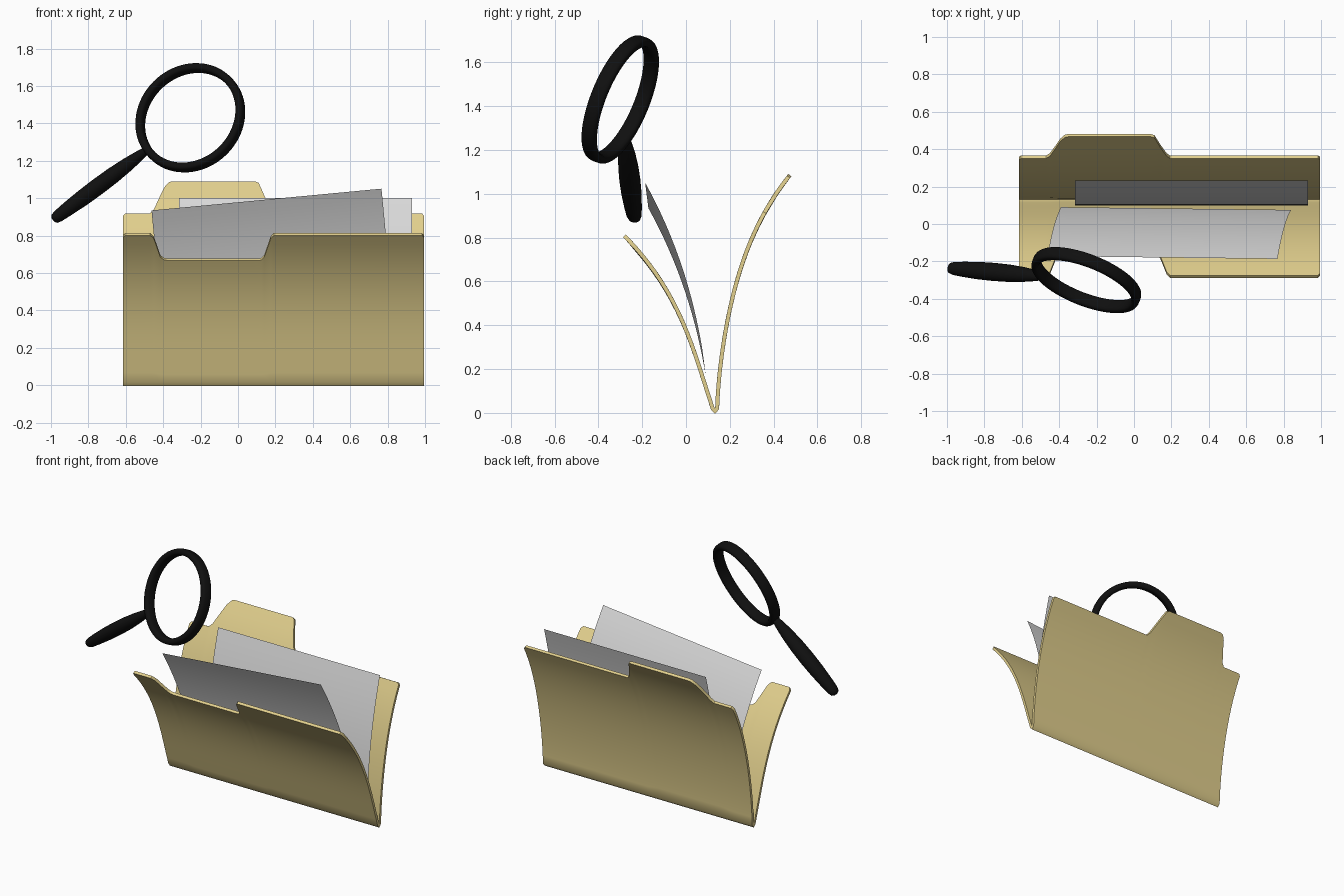
import bpy, bmesh, math
from mathutils import Matrix, Vector

if "Cube" in bpy.data.objects:
    bpy.data.objects.remove(bpy.data.objects["Cube"])


def material(name, rgb):
    m = bpy.data.materials.new(name)
    m.diffuse_color = (*rgb, 1)
    m.use_nodes = True
    m.node_tree.nodes["Principled BSDF"].inputs["Base Color"].default_value = m.diffuse_color
    return m


MANILA = material("manila_card", (0.75, 0.62, 0.265))
PAPER = material("white_paper", (0.72, 0.72, 0.72))
BLACK = material("black_plastic", (0.005, 0.005, 0.005))


def curve_through(points):
    """Smooth y(z) through a few (z, y) points."""
    def f(z):
        total = 0
        for i, (zi, yi) in enumerate(points):
            w = yi
            for j, (zj, _) in enumerate(points):
                if i != j:
                    w *= (z - zj) / (zi - zj)
            total += w
        return total
    return f


def finish(name, bm, mat, thickness=0, closed=True):
    if closed:
        bmesh.ops.recalc_face_normals(bm, faces=bm.faces)
    me = bpy.data.meshes.new(name)
    bm.to_mesh(me)
    bm.free()
    me.materials.append(mat)
    ob = bpy.data.objects.new(name, me)
    bpy.context.collection.objects.link(ob)
    bpy.ops.object.select_all(action='DESELECT')
    ob.select_set(True)
    bpy.context.view_layer.objects.active = ob
    if thickness:
        mod = ob.modifiers.new("thickness", 'SOLIDIFY')
        mod.thickness, mod.offset = thickness, 0
        mod.use_even_offset = True
        bpy.ops.object.modifier_apply(modifier=mod.name)
    bpy.ops.object.shade_smooth_by_angle(angle=math.radians(40))
    return ob


def skin(columns, wrap_u=False, wrap_v=False):
    """Quad mesh through a list of equally long point columns."""
    bm = bmesh.new()
    g = [[bm.verts.new(p) for p in col] for col in columns]
    nu, nv = len(g), len(g[0])
    for i in range(nu if wrap_u else nu - 1):
        for j in range(nv if wrap_v else nv - 1):
            a, b = g[i], g[(i + 1) % nu]
            k = (j + 1) % nv
            bm.faces.new((a[j], b[j], b[k], a[k]))
    return bm


def lathe(name, profile, segments, frame, closed, mat):
    cols = []
    for s in range(segments):
        t = 2 * math.pi * s / segments
        cols.append([frame @ Vector((r * math.cos(t), r * math.sin(t), h)) for r, h in profile])
    bm = skin(cols, True, closed)
    bmesh.ops.remove_doubles(bm, verts=bm.verts, dist=1e-5)
    return finish(name, bm, mat)


# Folder: one bent sheet, front flap with notch, back flap with tab
front_y = curve_through([(.02, .122), (.3, .03), (.55, -.083), (.81, -.283)])
back_y = curve_through([(.02, .142), (.29, .167), (.565, .222), (.8, .302), (1.085, .474)])
outline = [  # x, front top, back top
    (-.615, .795, .902), (-.603, .808, .915), (-.47, .808, .915), (-.45, .79, .935),
    (-.415, .69, 1.01), (-.395, .675, 1.052), (-.37, .672, 1.08), (-.352, .672, 1.085),
    (.09, .672, 1.085), (.11, .672, 1.077), (.125, .675, 1.045), (.14, .69, 1.01),
    (.175, .79, .935), (.192, .808, .915), (.983, .808, .915), (.995, .795, .902)]
ROWS = 16
columns = []
for x, top_f, top_b in outline:
    col = []
    for i in range(ROWS, -1, -1):
        z = .02 + (top_f - .02) * i / ROWS
        col.append((x, front_y(z), z))
    col.append((x, .132, .009))
    for i in range(ROWS + 1):
        z = .02 + (top_b - .02) * i / ROWS
        col.append((x, back_y(z), z))
    columns.append(col)
finish("folder", skin(columns), MANILA, .018, False)

# Rear sheet: upright, gently bent
rear_y = curve_through([(.19, .098), (.335, .105), (.61, .14), (1.0, .232)])
zs = [.19 + .81 * i / 16 for i in range(17)]
finish("rear_paper", skin([[(x, rear_y(z), z) for z in zs] for x in (-.315, .93)]),
       PAPER, 0, False)

# Front sheet: bent forward and tilted in the folder
lean = curve_through([(0, .09), (.28, .028), (.485, -.04), (.765, -.17)])
tilt = math.radians(5.4)
columns = []
for u in (0, .31, .62, .93, 1.235):
    col = []
    for i in range(17):
        v = .768 * i / 16
        col.append((-.39 + u * math.cos(tilt) - v * math.sin(tilt),
                    lean(v) - .012 * u,
                    .17 + u * math.sin(tilt) + v * math.cos(tilt)))
    columns.append(col)
finish("front_paper", skin(columns), PAPER, 0, False)

# Magnifying glass frame axes: normal of the ring and direction of the handle
centre = Vector((-.255, -.3, 1.43))
n = Vector((-.345, -.87, .36)).normalized()
d = Vector((-.806, .06, -.592))
d = (d - n * d.dot(n)).normalized()
e = n.cross(d)


def frame(a, b, c):
    m = Matrix((a, b, c)).transposed().to_4x4()
    m.translation = centre
    return m


# Ring: rounded band section swept round the open lens
section = []
for i in range(16):
    t = 2 * math.pi * i / 16
    c, s = math.cos(t), math.sin(t)
    section.append((.285 + .022 * math.copysign(abs(c) ** .7, c),
                    .036 * math.copysign(abs(s) ** .7, s)))
lathe("magnifier_ring", section, 72, frame(d, e, n), True, BLACK)

# Handle: tapered grip
grip = [(0, .295), (.022, .295), (.03, .335), (.041, .42), (.048, .52), (.05, .62),
        (.048, .72), (.042, .82), (.036, .885), (.029, .908), (.015, .917), (0, .919)]
handle_frame = frame(e * .88, n, d)
lathe("magnifier_handle", grip, 20, handle_frame, False, BLACK)
